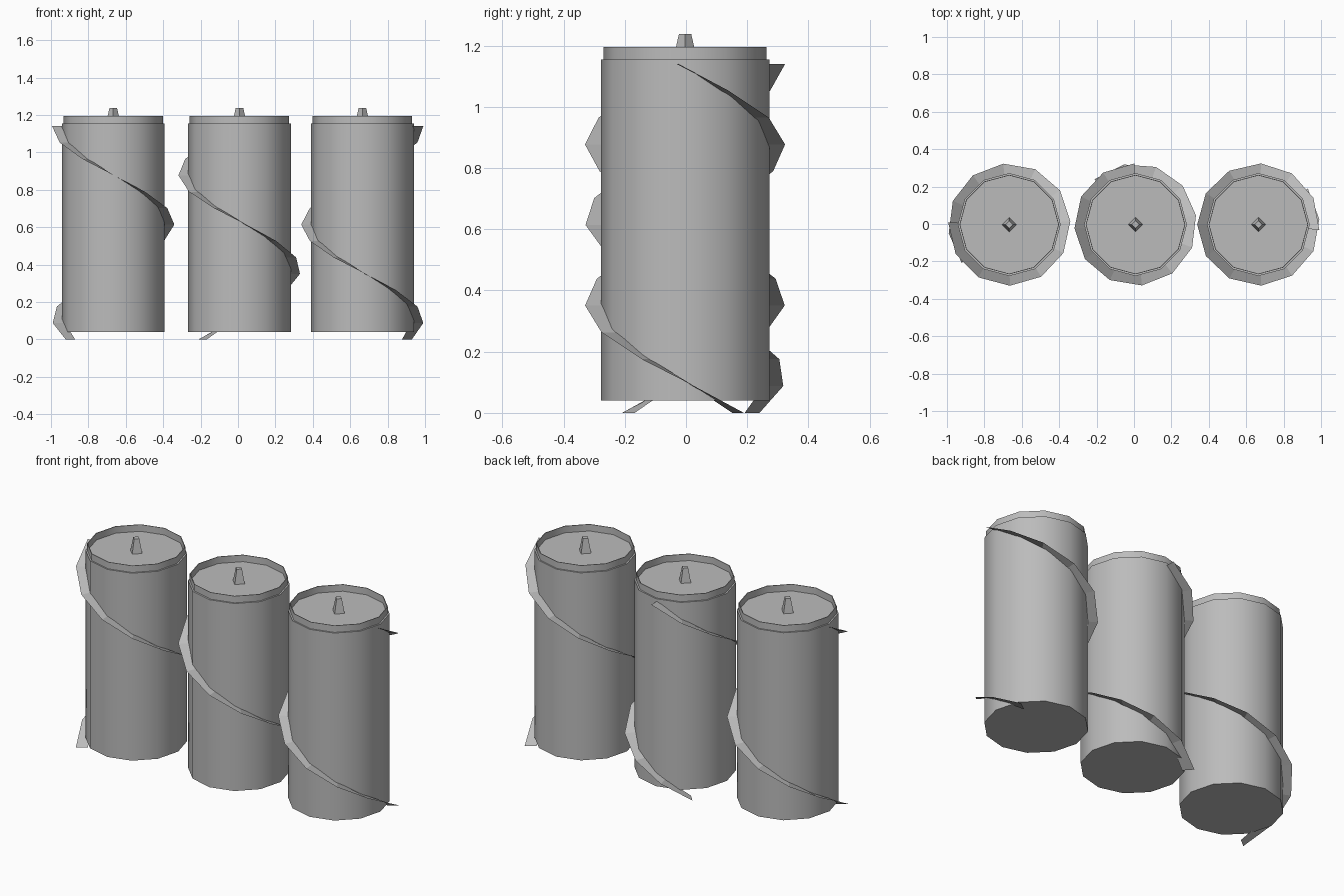
import bpy, bmesh, math

cube = bpy.data.objects.get("Cube")
if cube:
    bpy.data.objects.remove(cube)

grey = bpy.data.materials.new("plain grey")
grey.use_nodes = True
colour = (0.5, 0.5, 0.5, 1)
grey.diffuse_color = colour
grey.node_tree.nodes["Principled BSDF"].inputs["Base Color"].default_value = colour


def make_object(name, bm, location, smooth=False):
    mesh = bpy.data.meshes.new(name)
    bm.to_mesh(mesh)
    bm.free()
    mesh.materials.append(grey)
    obj = bpy.data.objects.new(name, mesh)
    obj.location = location
    bpy.context.collection.objects.link(obj)
    if smooth:
        bpy.ops.object.select_all(action='DESELECT')
        obj.select_set(True)
        bpy.context.view_layer.objects.active = obj
        bpy.ops.object.shade_smooth_by_angle(angle=math.radians(40))
    return obj


def lathe(profile, sides):
    """Stack of rings joined by quads, capped at both ends."""
    bm = bmesh.new()
    rings = []
    for r, z in profile:
        rings.append([bm.verts.new((r * math.cos(math.tau * i / sides),
                                    r * math.sin(math.tau * i / sides), z))
                      for i in range(sides)])
    for low, high in zip(rings, rings[1:]):
        for i in range(sides):
            j = (i + 1) % sides
            bm.faces.new((low[i], low[j], high[j], high[i]))
    bm.faces.new(rings[0][::-1])
    bm.faces.new(rings[-1])
    return bm


def spiral_sheet(start, turn, top, inner, outer, steps):
    """Flat radial sheet descending counter-clockwise to the ground."""
    bm = bmesh.new()
    previous = None
    for i in range(steps + 1):
        t = i / steps
        a = math.radians(start + turn * t)
        edge = [bm.verts.new((r * math.cos(a), r * math.sin(a), top * (1 - t)))
                for r in (inner, outer)]
        if previous:
            bm.faces.new((previous[0], previous[1], edge[1], edge[0]))
        previous = edge
    return bm


# Drum with a stepped, thin rim around a recessed lid
drum_profile = [(0.275, 0.04), (0.275, 1.155), (0.266, 1.155), (0.266, 1.195),
                (0.262, 1.195), (0.262, 1.155)]
# Tapered square pin on the lid
pin_profile = [(0.04, 1.15), (0.02, 1.238)]

for side, x, start in (("right", -0.667, 178), ("middle", 0.008, 91), ("left", 0.665, -5)):
    place = (x, -0.003, 0)
    make_object(side + "_drum", lathe(drum_profile, 12), place, smooth=True)
    make_object(side + "_pin", lathe(pin_profile, 4), place)
    make_object(side + "_spiral_fin",
                spiral_sheet(start, 401, 1.14, 0.262, 0.327, 13), place)
